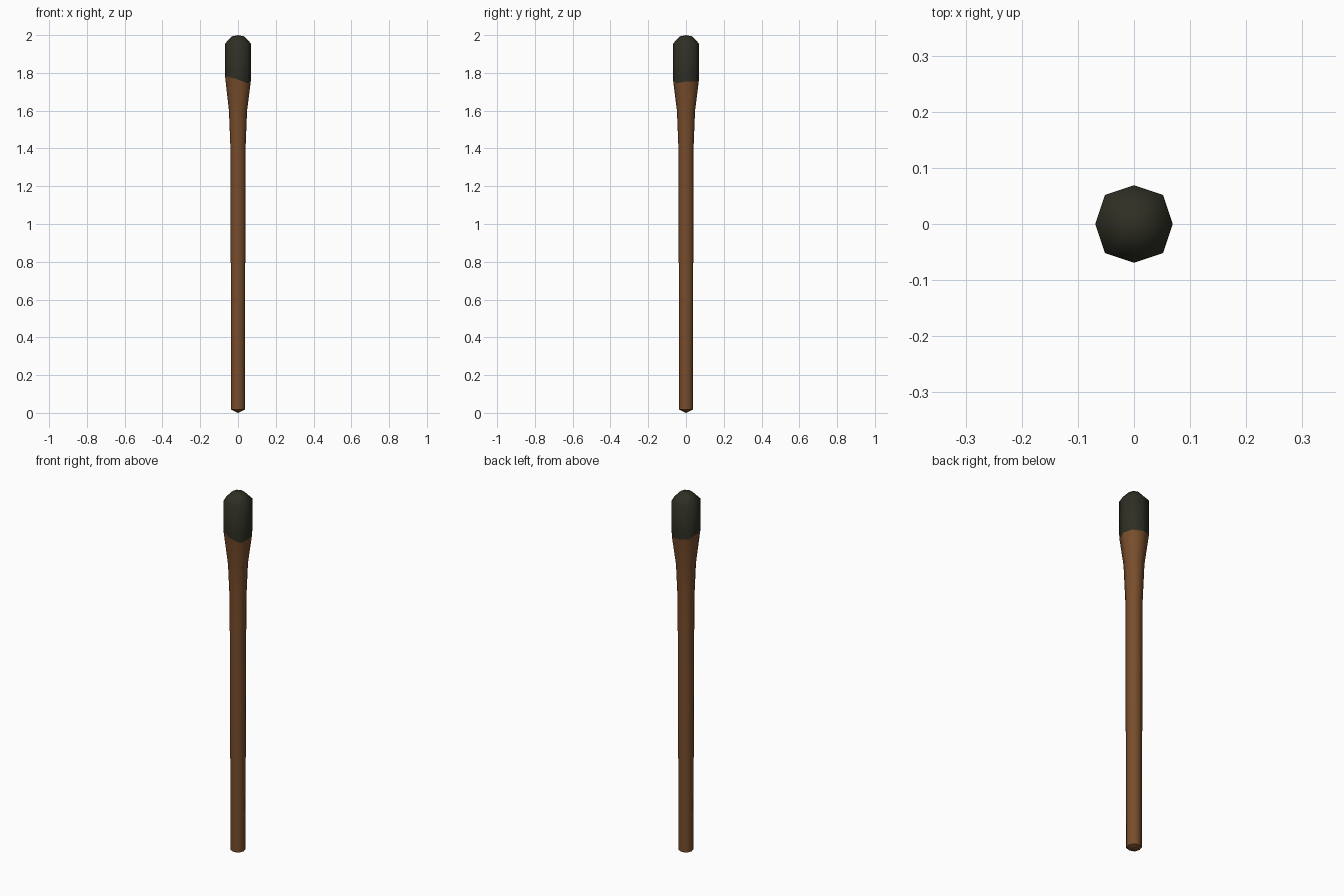
import bpy, bmesh, math

if "Cube" in bpy.data.objects:
    bpy.data.objects.remove(bpy.data.objects["Cube"])

SIDES = 8


def material(name, rgb):
    m = bpy.data.materials.new(name)
    m.diffuse_color = (*rgb, 1)
    m.use_nodes = True
    m.node_tree.nodes["Principled BSDF"].inputs["Base Color"].default_value = m.diffuse_color
    return m


wood = material("brown wood", (0.19, 0.075, 0.025))
tar = material("charred wrap", (0.028, 0.028, 0.018))

# Uneven edge between wood and wrap, one height per corner, from +x anticlockwise
EDGE = [1.755, 1.755, 1.76, 1.765, 1.785, 1.78, 1.765, 1.745]


def edge_ring(i):
    z = EDGE[i]
    return min(0.069, 0.048 + (z - 1.6) * 0.021 / 0.165), z


def lathe(name, profile, mat, apex, apex_at_end):
    """Eight-sided turned part; a profile entry is (radius, z) or a function of the corner."""
    bm = bmesh.new()
    rings = []
    for p in profile:
        ring = []
        for i in range(SIDES):
            r, z = p(i) if callable(p) else p
            r *= 1.06 if i % 2 else 1.0   # diagonal corners sit slightly further out
            a = math.tau * i / SIDES
            ring.append(bm.verts.new((r * math.cos(a), r * math.sin(a), z)))
        rings.append(ring)
    for lo, hi in zip(rings, rings[1:]):
        for i in range(SIDES):
            j = (i + 1) % SIDES
            bm.faces.new((lo[i], lo[j], hi[j], hi[i]))
    # shallow pointed cap
    tip = bm.verts.new((0, 0, apex))
    ring = rings[-1] if apex_at_end else rings[0]
    for i in range(SIDES):
        bm.faces.new((ring[i], ring[(i + 1) % SIDES], tip))
    bmesh.ops.recalc_face_normals(bm, faces=bm.faces)
    me = bpy.data.meshes.new(name)
    bm.to_mesh(me)
    bm.free()
    me.materials.append(mat)
    ob = bpy.data.objects.new(name, me)
    bpy.context.collection.objects.link(ob)
    bpy.context.view_layer.objects.active = ob
    ob.select_set(True)
    bpy.ops.object.shade_smooth_by_angle(angle=math.radians(60))
    ob.select_set(False)
    return ob


# Wooden handle, flaring towards the head
lathe("handle", [(0.036, 0.018), (0.037, 0.47), (0.039, 0.94), (0.04, 1.4),
                 (0.048, 1.6), edge_ring], wood, 0.0, False)

# Dark wrapped head with a rounded top
lathe("head", [edge_ring, (0.069, 1.79), (0.069, 1.955), (0.033, 1.993)], tar, 2.0, True)
